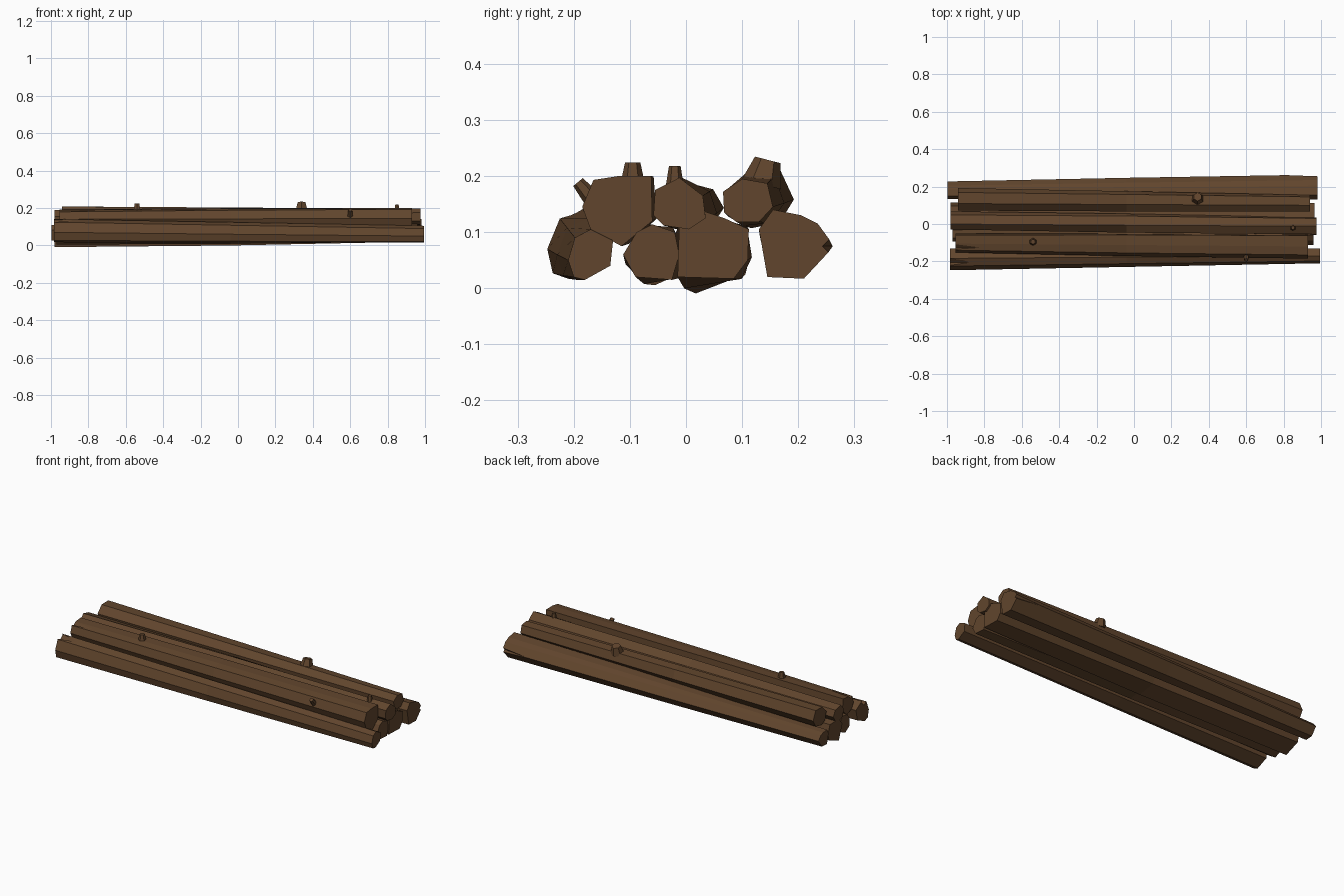
import bpy, bmesh, math
from mathutils import Vector, Matrix

if "Cube" in bpy.data.objects:
    bpy.data.objects.remove(bpy.data.objects["Cube"])

bark = bpy.data.materials.new("bark_brown")
bark.diffuse_color = (0.12, 0.06, 0.026, 1)
bark.use_nodes = True
bark.node_tree.nodes["Principled BSDF"].inputs["Base Color"].default_value = bark.diffuse_color


def make_object(name, bm, helper=False):
    bmesh.ops.recalc_face_normals(bm, faces=bm.faces)
    mesh = bpy.data.meshes.new(name)
    bm.to_mesh(mesh)
    bm.free()
    obj = bpy.data.objects.new(name, mesh)
    bpy.context.collection.objects.link(obj)
    if helper:
        obj.hide_render = True
        obj.display_type = 'WIRE'
    else:
        mesh.materials.append(bark)
    return obj


def log(name, x0, x1, profile, left_centre, left_scale, spin=0.0, bulge=1.06):
    """Seven-sided log: right end profile (y, z), a swollen middle and a left end."""
    right = [Vector(p) for p in profile]
    c = sum(right, Vector((0, 0))) / len(right)
    rot = Matrix.Rotation(spin, 2)
    lc = Vector(left_centre)
    left = [lc + rot @ (p - c) * left_scale for p in right]
    mc = (c + lc) / 2
    mid = [mc + ((a + b) / 2 - mc) * bulge for a, b in zip(left, right)]
    bm = bmesh.new()
    rings = [[bm.verts.new((x, p.x, p.y)) for p in ring]
             for x, ring in ((x0, left), (-0.04, mid), (x1, right))]
    n = len(right)
    for a, b in zip(rings, rings[1:]):
        for i in range(n):
            j = (i + 1) % n
            bm.faces.new((a[i], a[j], b[j], b[i]))
    bm.faces.new(rings[0])
    bm.faces.new(rings[-1])
    return make_object(name, bm)


def knot(name, loc, radius, height, tilt=0.0):
    """Short stub of a cut branch."""
    bm = bmesh.new()
    bmesh.ops.create_cone(bm, cap_ends=True, segments=6, radius1=radius,
                          radius2=radius * 0.65, depth=height)
    bm.transform(Matrix.Translation(loc) @ Matrix.Rotation(tilt, 4, 'X'))
    return make_object(name, bm)


def crack(target, x_end, y, z, length, width):
    """Wedge-shaped split running in from a log end (x_end sign picks the end)."""
    s = math.copysign(1, x_end)
    bm = bmesh.new()
    bmesh.ops.create_cone(bm, cap_ends=True, segments=4, radius1=width,
                          radius2=0, depth=length)
    turn = Matrix.Rotation(-s * math.pi / 2, 4, 'Y')
    bm.transform(Matrix.Translation((x_end - s * (length / 2 - 0.01), y, z)) @ turn)
    cutter = make_object("crack_cutter", bm, helper=True)
    mod = target.modifiers.new("crack", 'BOOLEAN')
    mod.operation = 'DIFFERENCE'
    mod.solver = 'EXACT'
    mod.object = cutter


# Bottom row
bottom_front = log("bottom_log_front", -0.985, 0.995,
    [(-.21, .05), (-.198, .09), (-.17, .105), (-.13, .085), (-.135, .04), (-.18, .015), (-.2, .02)],
    (-.197, .076), 1.4, -0.1, 1.02)
log("bottom_log_mid_front", -0.97, 0.96,
    [(-.112, .06), (-.088, .1), (-.06, .114), (-.02, .1), (-.012, .06), (-.025, .015), (-.09, .02)],
    (-.05, .062), 1.0, 0.5, 1.1)
log("bottom_log_mid_back", -0.98, 0.965,
    [(-.015, .02), (-.012, .115), (.03, .138), (.068, .125), (.112, .105), (.11, .05), (.085, .017)],
    (.055, .07), 0.95, 0.4, 1.08)
bottom_back = log("bottom_log_back", -0.998, 0.98,
    [(.13, .105), (.155, .14), (.205, .13), (.235, .115), (.264, .075), (.21, .017), (.145, .02)],
    (.178, .074), 0.68, 0.1, 1.02)

# Top row
top_front = log("top_log_front", -0.955, 0.93,
    [(-.185, .145), (-.165, .193), (-.12, .2), (-.062, .2), (-.06, .12), (-.115, .075), (-.17, .105)],
    (-.105, .147), 0.8, 0.1, 1.05)
log("top_log_middle", -0.98, 0.975,
    [(-.058, .13), (-.055, .175), (-.012, .197), (.03, .165), (.035, .125), (.005, .105), (-.04, .112)],
    (.018, .142), 0.95, 0.4, 1.08)
log("top_log_back", -0.94, 0.94,
    [(.068, .135), (.066, .172), (.1, .195), (.145, .187), (.155, .145), (.13, .118), (.09, .118)],
    (.13, .156), 1.3, 0.2, 1.03)

# Branch knots
knot("knot_top_back", (0.34, 0.14, 0.207), 0.036, 0.045, -0.25)
knot("knot_top_middle", (0.85, -0.02, 0.2), 0.016, 0.035)
knot("knot_top_front", (-0.54, -0.095, 0.207), 0.021, 0.034)
knot("knot_front_side", (0.6, -0.178, 0.172), 0.017, 0.045, 0.7)

# Splits in the log ends
crack(bottom_front, -0.985, -0.205, 0.135, 0.14, 0.028)
crack(top_front, -0.955, -0.125, 0.195, 0.24, 0.025)
crack(bottom_back, 0.98, 0.264, 0.075, 0.2, 0.022)
